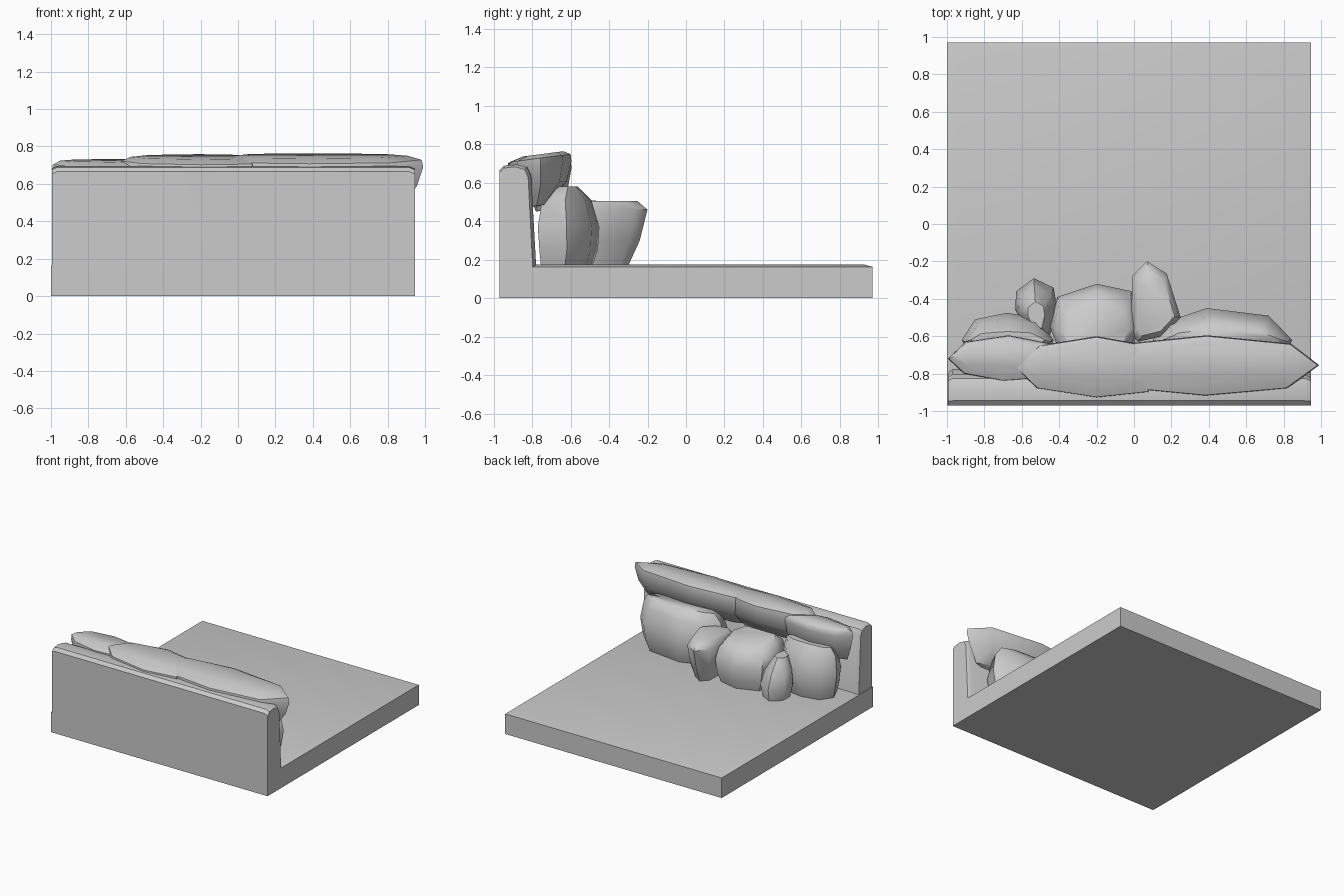
import bpy, bmesh
from math import radians


def finish(name, bm, angle=35):
    bmesh.ops.recalc_face_normals(bm, faces=bm.faces)
    me = bpy.data.meshes.new(name)
    bm.to_mesh(me)
    bm.free()
    ob = bpy.data.objects.new(name, me)
    bpy.context.collection.objects.link(ob)
    bpy.ops.object.select_all(action='DESELECT')
    ob.select_set(True)
    bpy.context.view_layer.objects.active = ob
    bpy.ops.object.shade_smooth_by_angle(angle=radians(angle))
    return ob


def loft(bm, rings):
    loops = [[bm.verts.new(p) for p in r] for r in rings]
    for a, b in zip(loops, loops[1:]):
        for i in range(len(a)):
            j = (i + 1) % len(a)
            bm.faces.new((a[i], a[j], b[j], b[i]))
    bm.faces.new(loops[0])
    bm.faces.new(loops[-1])


def cushion(name, outline, levels, tilt=0.0):
    """Stack scaled copies of a plan outline; levels are (z, scale x, scale y, shift y)."""
    bm = bmesh.new()
    cx = (min(p[0] for p in outline) + max(p[0] for p in outline)) / 2
    cy = (min(p[1] for p in outline) + max(p[1] for p in outline)) / 2
    rings = []
    for z, sx, sy, dy in levels:
        ring = []
        for x, y in outline:
            yy = (y - cy) * sy
            ring.append((cx + (x - cx) * sx, cy + yy + dy,
                         max(0.17, z + tilt * yy) if z > 0.2 else z))
        rings.append(ring)
    loft(bm, rings)
    return finish(name, bm, 50)


# Platform with a softened rim
bm = bmesh.new()
rings = []
for z, inset in ((0.0, 0.0), (0.163, 0.0), (0.175, 0.045)):
    x0, x1, y0, y1 = -1 + inset, 0.945 - inset, -0.97 + inset, 0.97 - inset
    rings.append([(x0, y0, z), (x1, y0, z), (x1, y1, z), (x0, y1, z)])
loft(bm, rings)
finish("platform", bm)

# Headboard: side profile swept across x, ends slightly narrowed
profile = [(-0.97, 0.1), (-0.97, 0.665), (-0.945, 0.688), (-0.88, 0.695),
           (-0.825, 0.68), (-0.805, 0.64), (-0.775, 0.1)]
bm = bmesh.new()
rings = []
for x, s in ((-0.995, 0.9), (-0.97, 1.0), (0.915, 1.0), (0.945, 0.9)):
    rings.append([(x, -0.97 + 0.01 * (1 - s) + (y + 0.97) * s,
                   z if z < 0.2 else z - (1 - s) * 0.12) for y, z in profile])
loft(bm, rings)
finish("headboard", bm)

# Upper bolsters resting on the headboard
upper = [(0.48, 0.80, 0.35, -0.02), (0.59, 0.94, 0.85, 0.0), (0.69, 1, 1, 0),
         (0.728, 0.985, 0.97, 0), (0.75, 0.85, 0.65, 0.015)]
cushion("bolster_right",
        [(0.99, -0.755), (0.84, -0.64), (0.39, -0.595), (0.0, -0.635), (-0.1, -0.75),
         (-0.03, -0.88), (0.38, -0.92), (0.82, -0.88)], upper, 0.13)
cushion("bolster_middle",
        [(0.12, -0.76), (0.05, -0.645), (-0.2, -0.6), (-0.51, -0.65), (-0.63, -0.77),
         (-0.52, -0.88), (-0.2, -0.93), (0.08, -0.9)],
        [(z - 0.005, a, b, c) for z, a, b, c in upper], 0.13)
cushion("bolster_left",
        [(-0.38, -0.73), (-0.44, -0.64), (-0.67, -0.595), (-0.9, -0.63), (-0.995, -0.72),
         (-0.91, -0.80), (-0.7, -0.84), (-0.45, -0.82)],
        [(z - 0.025, a, b, c) for z, a, b, c in upper], 0.1)

# Lower pillows sitting on the platform against the headboard
seat = [(0.172, 0.86, 0.84, -0.01), (0.25, 0.94, 0.95, 0), (0.37, 1, 1, 0),
        (0.51, 0.93, 0.80, -0.01), (0.58, 0.8, 0.30, 0.0)]
cushion("pillow_right",
        [(0.10, -0.62), (0.18, -0.52), (0.39, -0.45), (0.72, -0.49), (0.845, -0.62),
         (0.78, -0.77), (0.16, -0.77)], seat)
cushion("pillow_left",
        [(-0.92, -0.62), (-0.85, -0.51), (-0.68, -0.475), (-0.52, -0.50), (-0.43, -0.62),
         (-0.48, -0.76), (-0.86, -0.76)], seat)
cushion("pillow_middle",
        [(-0.45, -0.55), (-0.41, -0.39), (-0.2, -0.32), (-0.01, -0.36), (0.03, -0.55),
         (-0.03, -0.73), (-0.38, -0.73)],
        [(0.172, 0.80, 0.86, 0), (0.26, 0.93, 0.96, 0), (0.37, 1, 1, 0),
         (0.46, 0.94, 0.88, -0.01), (0.515, 0.75, 0.55, -0.03)], -0.1)

# Small accent pillows leaning forward
accent = [(0.172, 0.65, 0.68, -0.03), (0.30, 0.88, 0.86, -0.01), (0.46, 1, 1, 0),
          (0.505, 0.75, 0.80, -0.01)]
cushion("accent_pillow_right",
        [(0.07, -0.2), (0.175, -0.265), (0.25, -0.5), (0.15, -0.6), (0.02, -0.63),
         (-0.015, -0.58), (-0.01, -0.28)], accent)
cushion("accent_pillow_left",
        [(-0.535, -0.29), (-0.43, -0.34), (-0.41, -0.45), (-0.45, -0.6), (-0.55, -0.6),
         (-0.635, -0.46), (-0.63, -0.36)],
        [(0.172, 0.8, 0.9, 0), (0.27, 1, 1, 0), (0.38, 0.85, 0.85, -0.02),
         (0.48, 0.4, 0.45, -0.04)])
